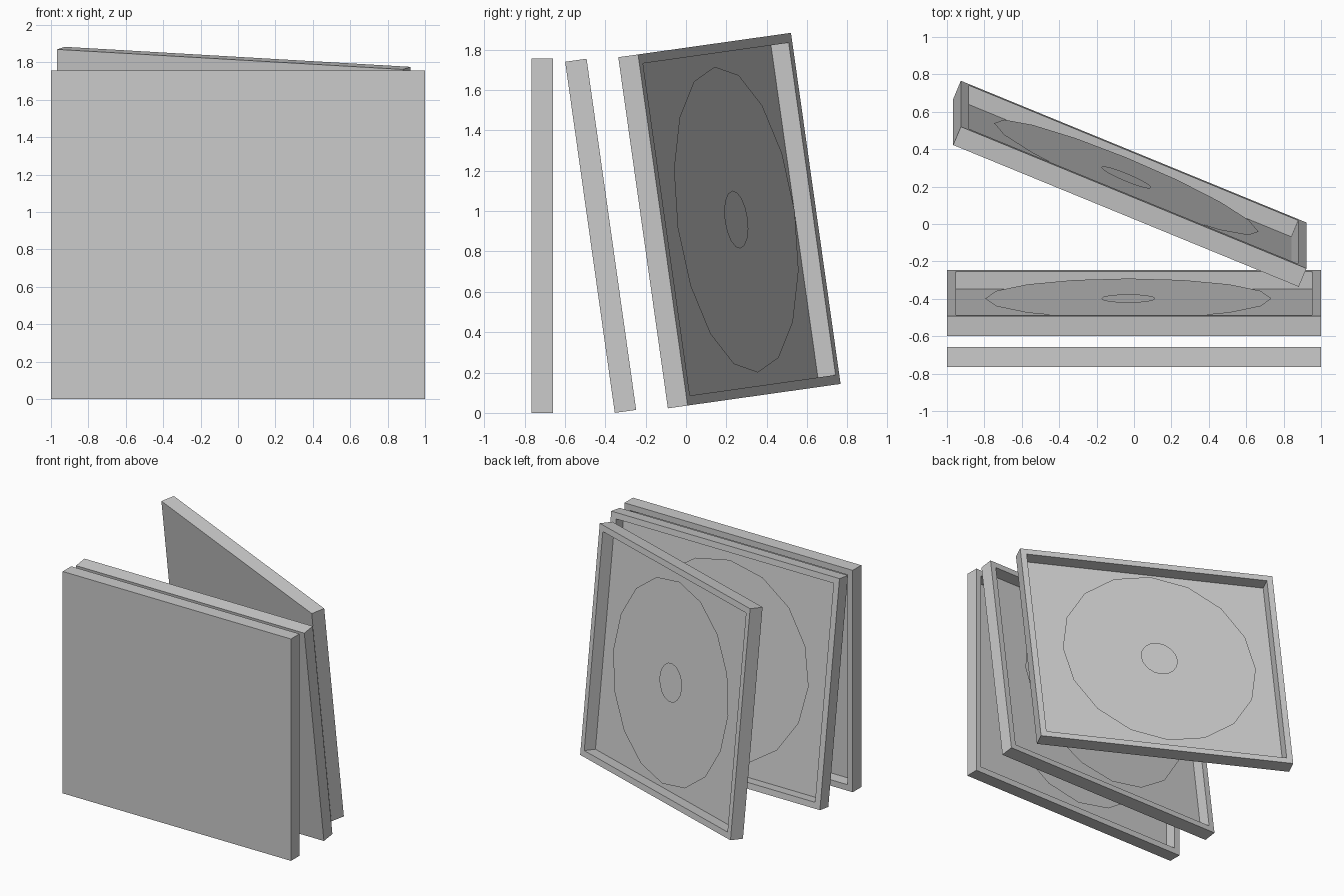
import bpy, bmesh
from math import radians, cos, sin, tau
from mathutils import Matrix, Vector

if "Cube" in bpy.data.objects:
    bpy.data.objects.remove(bpy.data.objects["Cube"])

W, T, H = 2.0, 0.107, 1.757      # case width, thickness, height
RIM, DEPTH = 0.067, 0.096        # rim width and recess depth
DISC_R, HOLE_R, SIDES = 0.765, 0.142, 16


def add_object(name, bm, matrix):
    mesh = bpy.data.meshes.new(name)
    bm.to_mesh(mesh)
    bm.free()
    obj = bpy.data.objects.new(name, mesh)
    bpy.context.collection.objects.link(obj)
    obj.matrix_world = matrix


# Shallow tray, open at the back; origin at the bottom centre of the back face
def make_case(name, matrix):
    bm = bmesh.new()
    bmesh.ops.create_cube(bm, size=1, matrix=Matrix.Translation((0, -T / 2, H / 2))
                          @ Matrix.Diagonal((W, T, H, 1)))
    bm.normal_update()
    back = max(bm.faces, key=lambda f: f.normal.y)
    bmesh.ops.inset_region(bm, faces=[back], thickness=RIM)
    floor = bmesh.ops.extrude_discrete_faces(bm, faces=[back])["faces"][0]
    bmesh.ops.translate(bm, verts=floor.verts, vec=(0, -DEPTH, 0))
    bmesh.ops.recalc_face_normals(bm, faces=bm.faces)
    add_object(name, bm, matrix)


# Flat disc with a centre hole, floating inside the recess
def make_disc(name, matrix):
    bm = bmesh.new()
    centre = Vector((-0.03, -0.029, H / 2))
    rings = [[bm.verts.new(centre + Vector((r * cos(tau * i / SIDES), 0, r * sin(tau * i / SIDES))))
              for i in range(SIDES)] for r in (HOLE_R, DISC_R)]
    inner, outer = rings
    for i in range(SIDES):
        j = (i + 1) % SIDES
        bm.faces.new((inner[i], inner[j], outer[j], outer[i]))
    add_object(name, bm, matrix)


# Front case upright, middle leaning, rear leaning and turned
layout = [
    ("front", (0, -0.658, 0), 0, 0),
    ("middle", (0, -0.247, 0.015), 8.04, 0),
    ("rear", (-0.002, 0.387, 0.09), 8.04, -22.5),
]
for label, loc, tilt, turn in layout:
    m = (Matrix.Translation(loc) @ Matrix.Rotation(radians(tilt), 4, 'X')
         @ Matrix.Rotation(radians(turn), 4, 'Z'))
    make_case(label + "_case", m)
    make_disc(label + "_disc", m)
